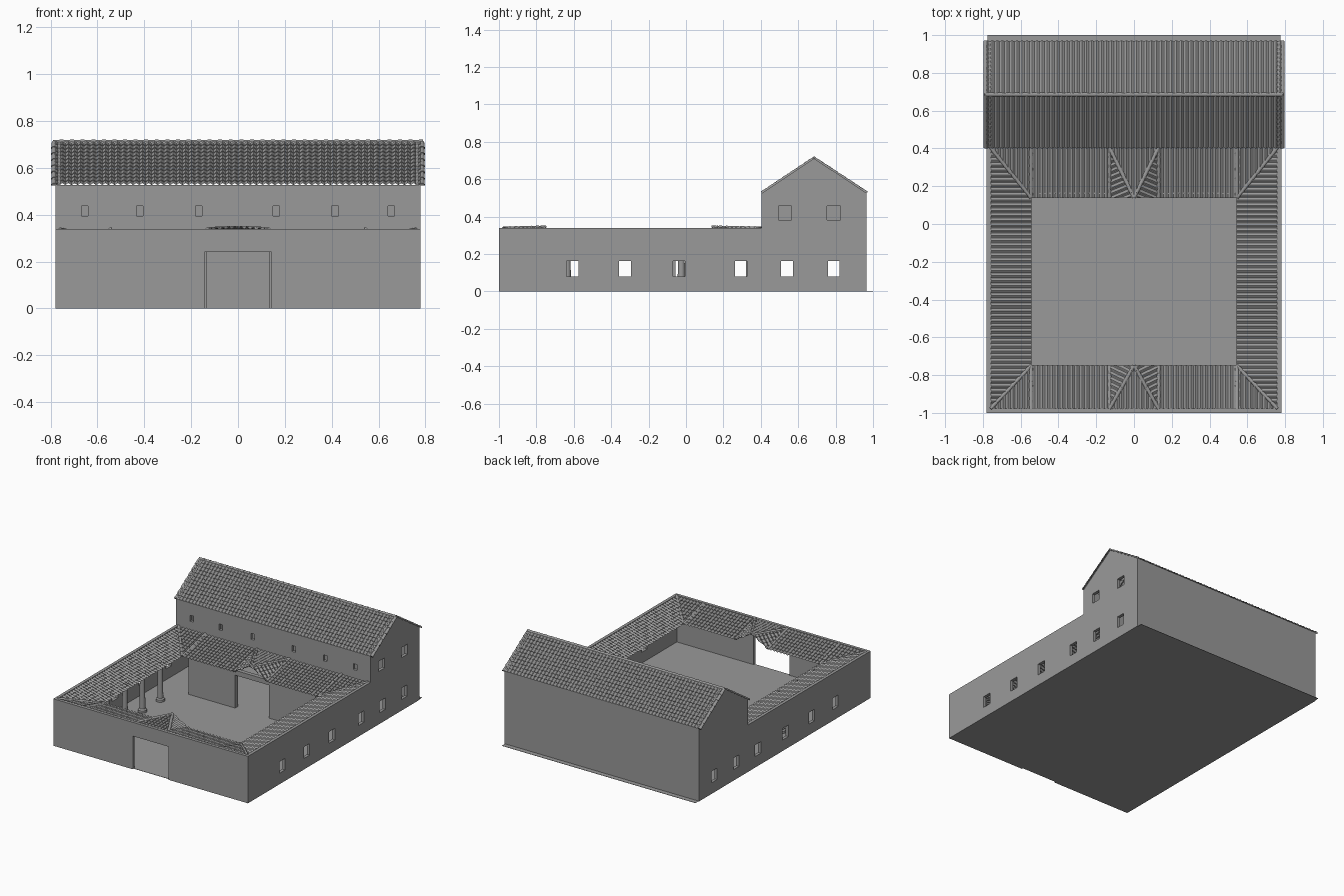
import bpy, bmesh, math
from mathutils import Vector as V

if "Cube" in bpy.data.objects:
    bpy.data.objects.remove(bpy.data.objects["Cube"])

T = 0.022          # wall thickness
Z = V((0, 0, 1))
GREY = bpy.data.materials.new("dark_grey")
GREY.diffuse_color = (0.32, 0.32, 0.32, 1)
GREY.use_nodes = True
GREY.node_tree.nodes["Principled BSDF"].inputs["Base Color"].default_value = GREY.diffuse_color


def make(name, bm):
    me = bpy.data.meshes.new(name)
    bm.to_mesh(me)
    bm.free()
    me.materials.append(GREY)
    ob = bpy.data.objects.new(name, me)
    bpy.context.collection.objects.link(ob)
    return ob


def add_box(bm, x0, x1, y0, y1, z0, z1):
    vs = bmesh.ops.create_cube(bm, size=1)["verts"]
    for v in vs:
        v.co = ((x0 + x1) / 2 + v.co.x * (x1 - x0), (y0 + y1) / 2 + v.co.y * (y1 - y0),
                (z0 + z1) / 2 + v.co.z * (z1 - z0))


def box(name, *b):
    bm = bmesh.new()
    add_box(bm, *b)
    return make(name, bm)


def cut_holes(ob, holes):
    bm = bmesh.new()
    for h in holes:
        add_box(bm, *h)
    cutter = make("cutter", bm)
    cutter.hide_render = True
    m = ob.modifiers.new("holes", "BOOLEAN")
    m.operation, m.solver, m.object = "DIFFERENCE", "EXACT", cutter
    bpy.context.view_layer.objects.active = ob
    bpy.ops.object.modifier_apply(modifier=m.name)
    bpy.data.objects.remove(cutter)


def tile_panel(name, pts, pitch=0.0265, row=0.028, rib=0.009, step=0.004):
    """Convex sloping panel of ribbed, stepped roof tiles."""
    pts = [V(p) for p in pts]
    n = (pts[1] - pts[0]).cross(pts[2] - pts[0]).normalized()
    if n.z < 0:
        n = -n
    v = (n * n.z - Z).normalized()
    u = v.cross(n)
    us, vs = [p.dot(u) for p in pts], [p.dot(v) for p in pts]
    u0, v0, w, l = min(us), min(vs), max(us) - min(us), max(vs) - min(vs)
    cols, rows = max(1, round(w / pitch)), max(1, round(l / row))
    base = n * pts[0].dot(n)
    bm = bmesh.new()
    lines = []
    for r in range(rows):
        for d, h in ((r, 0), (r + 1, step)):
            lines.append([bm.verts.new(base + u * (u0 + w * i / (cols * 6)) + v * (v0 + l * d / rows)
                          + n * (h + rib * (0.5 - 0.5 * math.cos(i * math.pi / 3))))
                          for i in range(cols * 6 + 1)])
    for a, b in zip(lines, lines[1:]):
        for i in range(cols * 6):
            bm.faces.new((a[i], a[i + 1], b[i + 1], b[i]))
    mid = sum(pts, V()) / len(pts)
    for p, q in zip(pts, pts[1:] + pts[:1]):
        no = (q - p).cross(n).normalized()
        if no.dot(mid - p) > 0:
            no = -no
        bmesh.ops.bisect_plane(bm, geom=bm.verts[:] + bm.edges[:] + bm.faces[:], dist=1e-6,
                               plane_co=p, plane_no=no, clear_outer=True)
    return make(name, bm)


def cap_row(name, lines, r=0.012, pitch=0.045):
    """Rows of overlapping half-round cap tiles."""
    bm = bmesh.new()
    for p, q in lines:
        p, q = V(p), V(q)
        d = (q - p).normalized()
        s = d.cross(Z).normalized()
        up = s.cross(d)
        k = max(1, round((q - p).length / pitch))
        for i in range(k):
            rings = [[bm.verts.new(p.lerp(q, t) + s * rr * math.cos(a * math.pi / 6)
                                   + up * rr * math.sin(a * math.pi / 6)) for a in range(7)]
                     for t, rr in ((i / k, r * 0.8), ((i + 1) / k, r))]
            for a in range(6):
                bm.faces.new((rings[0][a], rings[1][a], rings[1][a + 1], rings[0][a + 1]))
            bm.faces.new(rings[1])
            bm.faces.new(rings[0])
    bmesh.ops.recalc_face_normals(bm, faces=bm.faces[:])
    return make(name, bm)


# Floor slab
box("floor", -0.775, 0.775, -0.99, 1.0, 0, 0.002)

# Side walls with the gable of the tall rear wing, pierced by windows
outline = [(-1, 0), (0.965, 0), (0.965, 0.528), (0.685, 0.714), (0.405, 0.528), (0.405, 0.34), (-1, 0.34)]
for side, name, ys in ((1, "right_wall", (-0.607, -0.325, -0.038, 0.295, 0.54, 0.79)),
                       (-1, "left_wall", (-0.595, -0.325, -0.025, 0.29, 0.54, 0.79))):
    bm = bmesh.new()
    f = bm.faces.new([bm.verts.new((side * 0.78, y, z)) for y, z in outline])
    ext = bmesh.ops.extrude_face_region(bm, geom=[f])["geom"]
    for e in ext:
        if isinstance(e, bmesh.types.BMVert):
            e.co.x -= side * T
    bmesh.ops.recalc_face_normals(bm, faces=bm.faces[:])
    wall = make(name, bm)
    xr = sorted((side * 0.7, side * 0.85))
    holes = [(*xr, y - 0.032, y + 0.032, 0.08, 0.163) for y in ys]
    if side > 0:
        holes += [(*xr, y - 0.035, y + 0.035, 0.383, 0.456) for y in (0.53, 0.79)]
    cut_holes(wall, holes)

# Front wall with gate
xi = 0.78 - T
front = box("front_wall", -xi, xi, -1, -1 + T, 0, 0.34)
cut_holes(front, [(-0.143, 0.143, -1.1, -0.9, -0.1, 0.24)])

# Rear wing walls: the inner one is carried above the open ground floor
box("back_wall", -xi, xi, 0.965 - T, 0.965, 0, 0.528)
mid = box("rear_wing_front_wall", -xi, xi, 0.405, 0.405 + T, 0.3, 0.528)
cut_holes(mid, [(x - 0.014, x + 0.014, 0.35, 0.5, 0.395, 0.438)
                for x in (-0.655, -0.42, -0.167, 0.163, 0.414, 0.654)])

# Courtyard wall with doorway in front of the rear wing
court = box("courtyard_wall", -0.51, 0.51, 0.16, 0.19, 0, 0.275)
cut_holes(court, [(-0.135, 0.135, 0.1, 0.3, -0.1, 0.24)])

# Gallery columns along the left side, with plinth and capital
prof = [(0.03, 0), (0.03, 0.018), (0.02, 0.026), (0.017, 0.25), (0.026, 0.262), (0.026, 0.288)]
for i, y in enumerate((-0.635, -0.43, -0.23, -0.025)):
    bm = bmesh.new()
    for (r0, z0), (r1, z1) in zip(prof, prof[1:]):
        ring = bmesh.ops.create_cone(bm, cap_ends=False, segments=16, radius1=r0, radius2=r1,
                                     depth=z1 - z0)["verts"]
        bmesh.ops.translate(bm, verts=ring, vec=(-0.605, y, (z0 + z1) / 2))
    bmesh.ops.remove_doubles(bm, verts=bm.verts[:], dist=1e-5)
    ob = make(f"column_{i + 1}", bm)
    bpy.context.view_layer.objects.active = ob
    ob.select_set(True)
    bpy.ops.object.shade_smooth_by_angle()
    ob.select_set(False)

# Main pitched roof
RX, RY, RZ, EZ = 0.79, 0.685, 0.708, 0.524
for name, ye in (("main_roof_front", 0.407), ("main_roof_back", 0.965)):
    tile_panel(name, [(-RX, RY, RZ), (RX, RY, RZ), (RX, ye, EZ), (-RX, ye, EZ)])
cap_row("main_roof_ridge", [((-RX, RY, RZ + 0.002), (RX, RY, RZ + 0.002))], 0.011)
cap_row("main_roof_verges", [((x, RY, RZ), (x, ye, EZ)) for x in (-0.785, 0.785) for ye in (0.407, 0.965)], 0.013)

# Low gallery roofs sloping down to the courtyard
OX, IX, HI, LO, G = 0.76, 0.545, 0.331, 0.268, 0.13
ends = (("front", -0.978, -0.75), ("rear", 0.405, 0.14))
caps = []
for s, side in ((-1, "left"), (1, "right")):
    tile_panel(f"gallery_roof_{side}", [(s * OX, -0.978, HI), (s * OX, 0.405, HI),
                                        (s * IX, 0.14, LO), (s * IX, -0.75, LO)])
    for end, yo, yi in ends:
        tile_panel(f"gallery_roof_{end}_{side}", [(s * G, yo, HI), (s * OX, yo, HI),
                                                  (s * IX, yi, LO), (s * G, yi, LO)])
        # raised gablet flank over the gate axis
        tile_panel(f"gablet_{end}_{side}", [(0, yi, 0.342), (s * G, yo, HI), (s * G, yi, LO)])
        caps += [((s * OX, yo, HI + 0.006), (s * IX, yi, LO + 0.006)),
                 ((s * IX, yo, HI + 0.006), (s * IX, yi, LO + 0.006)),
                 ((s * G, yo, HI + 0.006), (s * G, yi, LO + 0.006)),
                 ((s * G, yo, HI + 0.006), (0, yi, 0.342))]
for end, yo, yi in ends:
    tile_panel(f"gablet_{end}_top", [(0, yi, 0.34), (-G, yo, HI), (G, yo, HI)])
cap_row("gallery_roof_caps", caps, 0.011)
